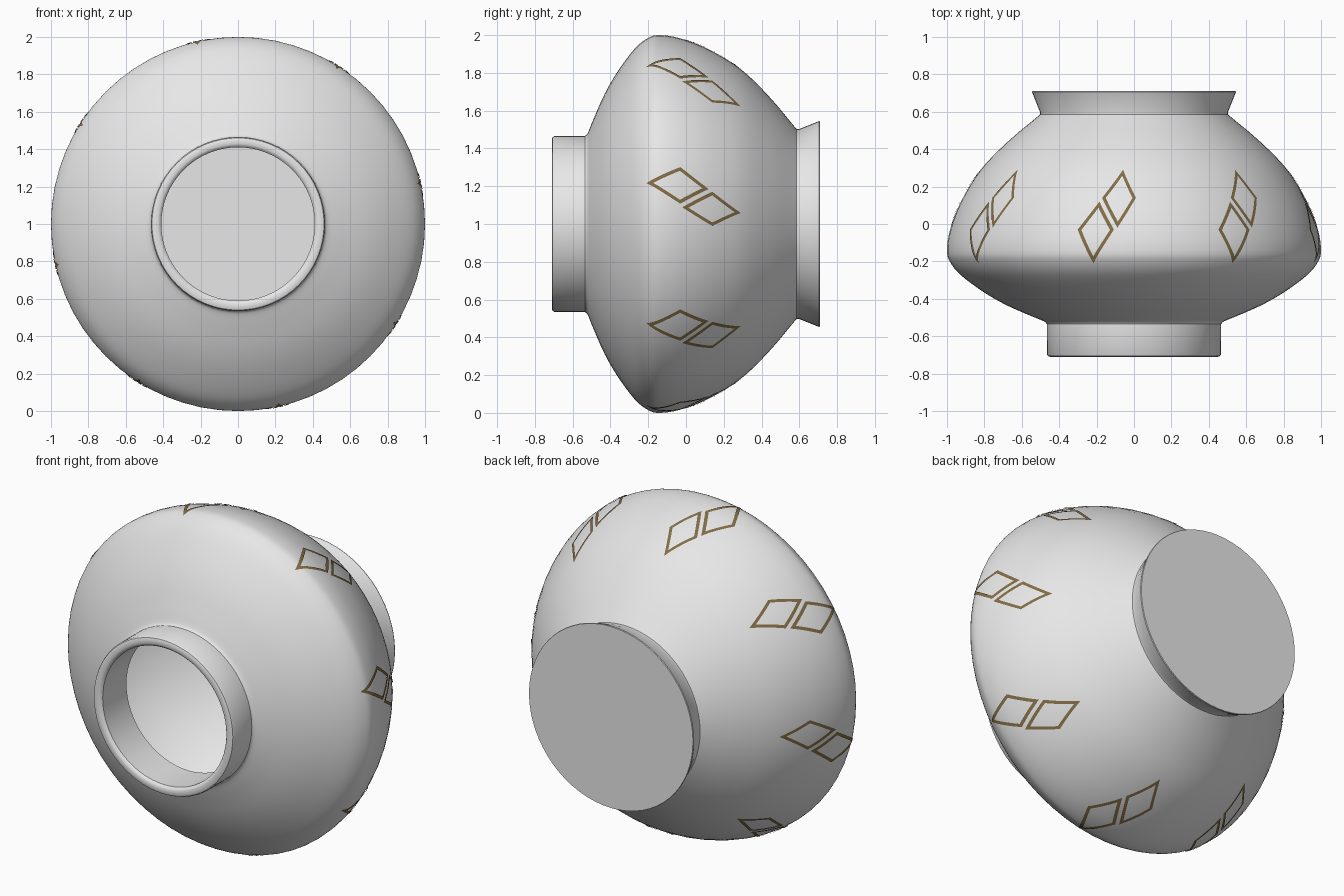
import bpy, bmesh, math
from mathutils import Vector

if "Cube" in bpy.data.objects:
    bpy.data.objects.remove(bpy.data.objects["Cube"])

SEG = 64


def material(name, rgb):
    m = bpy.data.materials.new(name)
    m.diffuse_color = (*rgb, 1)
    m.use_nodes = True
    m.node_tree.nodes["Principled BSDF"].inputs["Base Color"].default_value = m.diffuse_color
    return m


clay = material("light grey clay", (0.8, 0.8, 0.8))
brown = material("brown paint", (0.22, 0.15, 0.06))

# Belly profile (y, radius), from the neck fillet to the foot
BELLY = [(-0.535, 0.466), (-0.52, 0.482), (-0.49, 0.555), (-0.43, 0.69), (-0.36, 0.81),
         (-0.27, 0.93), (-0.20, 0.985), (-0.14, 1.0), (-0.03, 0.983), (0.12, 0.925),
         (0.29, 0.82), (0.44, 0.675), (0.585, 0.503)]


def smooth_curve(pts, n=4):
    """Catmull-Rom curve through the points."""
    p = [Vector(a) for a in pts]
    p = [2 * p[0] - p[1]] + p + [2 * p[-1] - p[-2]]
    out = []
    for i in range(1, len(p) - 2):
        a, b, c, d = p[i - 1:i + 3]
        for k in range(n):
            t = k / n
            out.append(0.5 * (2 * b + (c - a) * t + (2 * a - 5 * b + 4 * c - d) * t * t
                              + (3 * b - a - 3 * c + d) * t ** 3))
    out.append(p[-2])
    return [tuple(v) for v in out]


belly = smooth_curve(BELLY)


def radius(y):
    for (y0, r0), (y1, r1) in zip(belly, belly[1:]):
        if y0 <= y <= y1:
            return r0 + (r1 - r0) * (y - y0) / (y1 - y0)


def on_pot(angle, y, r):
    return Vector((r * math.sin(angle), y, 1 + r * math.cos(angle)))


def make_object(name, bm, mat):
    me = bpy.data.meshes.new(name)
    bm.to_mesh(me)
    bm.free()
    ob = bpy.data.objects.new(name, me)
    bpy.context.collection.objects.link(ob)
    me.materials.append(mat)
    bpy.context.view_layer.objects.active = ob
    ob.select_set(True)
    bpy.ops.object.shade_smooth_by_angle(angle=math.radians(35))
    ob.select_set(False)
    return ob


# Pot: one lathed profile, outside from the lip to the foot, then the hollow inside
WALL = 0.055
inside = []
for i in range(len(belly) - 1, -1, -2):
    a, b = Vector(belly[max(i - 1, 0)]), Vector(belly[min(i + 1, len(belly) - 1)])
    t = (b - a).normalized()
    q = Vector(belly[i]) + Vector((t.y, -t.x)) * WALL
    if q.y > 0.42 and q.x > -0.47:
        inside.append(tuple(q))
profile = ([(-0.705, 0.418), (-0.71, 0.428), (-0.71, 0.449), (-0.706, 0.46), (-0.697, 0.465)]
           + belly + [(0.60, 0.503), (0.705, 0.545), (0.71, 0.543), (0.71, 0.0)]
           + [(0.655, 0.0), (0.655, 0.46)] + inside
           + [(-0.47, 0.41), (-0.695, 0.41)])

bm = bmesh.new()
rings = []
for y, r in profile:
    if r == 0:
        rings.append([bm.verts.new((0, y, 1))] * SEG)
    else:
        rings.append([bm.verts.new(on_pot(2 * math.pi * k / SEG, y, r)) for k in range(SEG)])
for i, a in enumerate(rings):
    b = rings[(i + 1) % len(rings)]
    for k in range(SEG):
        n = (k + 1) % SEG
        quad = list(dict.fromkeys((a[k], a[n], b[n], b[k])))
        if len(quad) > 2:
            bm.faces.new(quad)
bmesh.ops.recalc_face_normals(bm, faces=bm.faces)
make_object("pot", bm, clay)

# Painted diamond outlines: eight pairs around the belly, corners as (angle, y)
DIAMONDS = [[(-0.200, 0.12), (-0.310, -0.03), (-0.222, -0.21), (-0.109, -0.03)],
            [(-0.071, 0.29), (-0.187, 0.14), (-0.090, -0.02), (0.011, 0.14)]]
STEPS, LIFT = 8, 0.004
bm = bmesh.new()
for pair in range(8):
    for corners in DIAMONDS:
        pts = [Vector(c) for c in corners]
        mid = sum(pts, Vector((0, 0))) / 4
        loop = [pts[i].lerp(pts[(i + 1) % 4], s / STEPS) for i in range(4) for s in range(STEPS)]
        turn = pair * math.pi / 4
        outer, inner = [], []
        for p in loop:
            for ring, q in ((outer, p), (inner, mid.lerp(p, 0.79))):
                ring.append(bm.verts.new(on_pot(q.x + turn, q.y, radius(q.y) + LIFT)))
        for k in range(len(loop)):
            n = (k + 1) % len(loop)
            f = bm.faces.new((outer[k], outer[n], inner[n], inner[k]))
            f.normal_update()
            c = f.calc_center_median()
            if f.normal.dot(Vector((c.x, 0, c.z - 1))) < 0:
                f.normal_flip()
make_object("diamond_bands", bm, brown)
